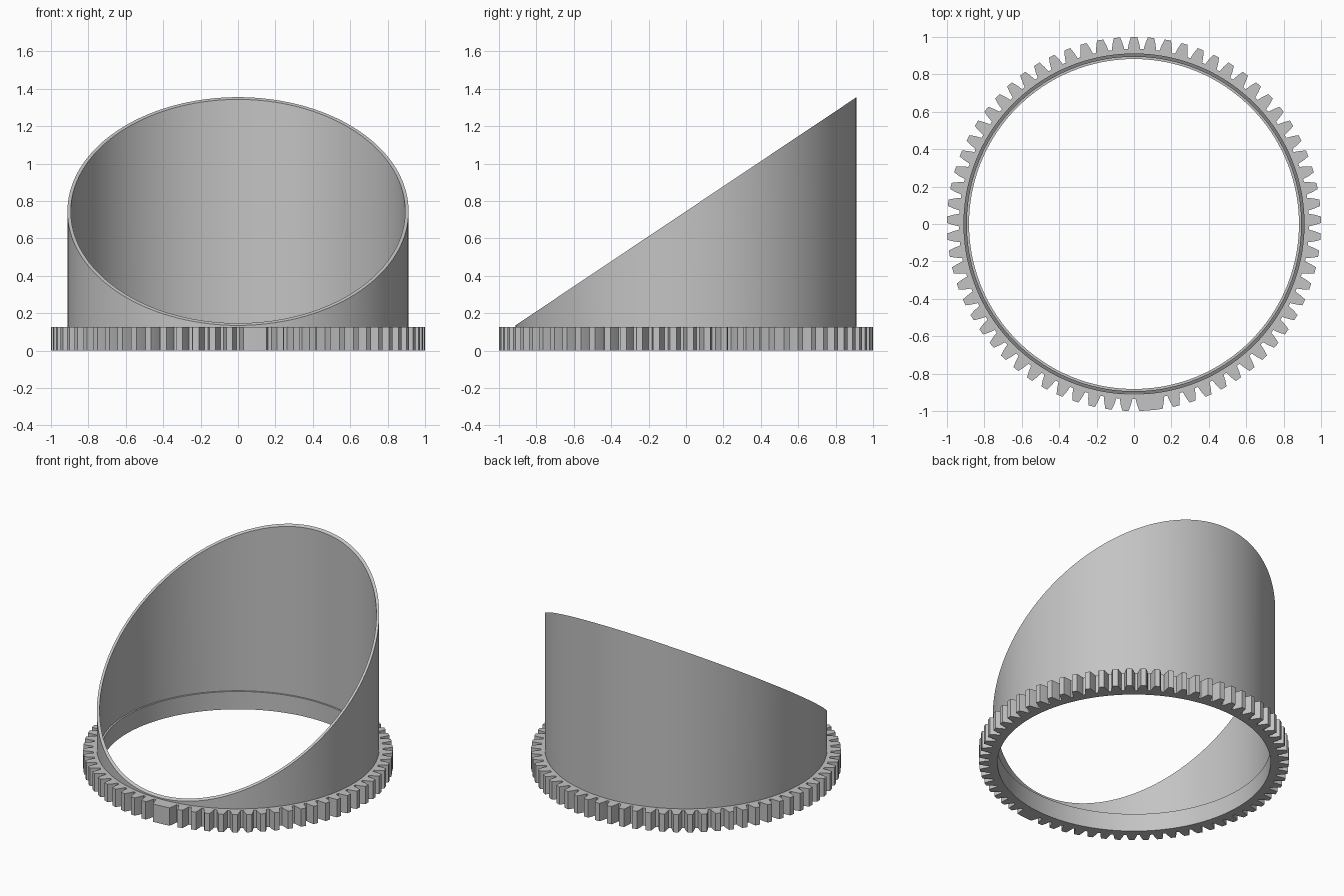
import bpy, bmesh
from math import sin, cos, pi, tau

cube = bpy.data.objects.get("Cube")
if cube:
    bpy.data.objects.remove(cube, do_unlink=True)

grey = bpy.data.materials.new("light_grey")
grey.use_nodes = True
grey.diffuse_color = (0.55, 0.55, 0.55, 1)
grey.node_tree.nodes["Principled BSDF"].inputs["Base Color"].default_value = (0.55, 0.55, 0.55, 1)

RING_TOP = 0.127      # top of the toothed ring
TUBE_OUT, TUBE_IN = 0.912, 0.894
RING_IN, ROOT, TIP = 0.882, 0.936, 1.0
TEETH = 69


def polar(r, a):
    """Point on a circle, with the angle measured from the back."""
    return -r * sin(a), r * cos(a)


def closed_wall(name, loops):
    """Bridge four matching loops into one hollow, closed wall."""
    bm = bmesh.new()
    rings = [[bm.verts.new(p) for p in loop] for loop in loops]
    n = len(rings[0])
    for r in range(len(rings)):
        a, b = rings[r], rings[(r + 1) % len(rings)]
        for i in range(n):
            j = (i + 1) % n
            bm.faces.new((a[i], a[j], b[j], b[i]))
    bmesh.ops.recalc_face_normals(bm, faces=bm.faces)
    mesh = bpy.data.meshes.new(name)
    bm.to_mesh(mesh)
    bm.free()
    mesh.materials.append(grey)
    ob = bpy.data.objects.new(name, mesh)
    bpy.context.collection.objects.link(ob)
    bpy.ops.object.select_all(action="DESELECT")
    ob.select_set(True)
    bpy.context.view_layer.objects.active = ob
    bpy.ops.object.shade_smooth_by_angle(angle=pi / 6)
    return ob


# Toothed ring: tapered teeth, with two neighbours joined into one wide tooth
pitch = tau / TEETH
half_tooth = [(ROOT, 0.036), (0.968, 0.028), (TIP, 0.017)]
outline = []
for k in range(TEETH):
    rising = [(r, k * pitch - w) for r, w in half_tooth]
    falling = [(r, k * pitch + w) for r, w in reversed(half_tooth)]
    if k == TEETH // 2 + 1:
        falling = falling[:1]
    if k == TEETH // 2 + 2:
        rising = rising[-1:]
    outline += rising + falling


def ring_loop(inner, z):
    return [(*polar(RING_IN if inner else r, a), z) for r, a in outline]


closed_wall("toothed_ring", [ring_loop(False, 0), ring_loop(False, RING_TOP),
                             ring_loop(True, RING_TOP), ring_loop(True, 0)])

# Tube with a slanted top, rising towards the back
SEGMENTS = 144


def tube_loop(r, top):
    pts = [polar(r, i * tau / SEGMENTS) for i in range(SEGMENTS)]
    return [(x, y, 0.745 + 0.669 * y if top else RING_TOP) for x, y in pts]


closed_wall("slanted_tube", [tube_loop(TUBE_OUT, False), tube_loop(TUBE_OUT, True),
                             tube_loop(TUBE_IN, True), tube_loop(TUBE_IN, False)])
